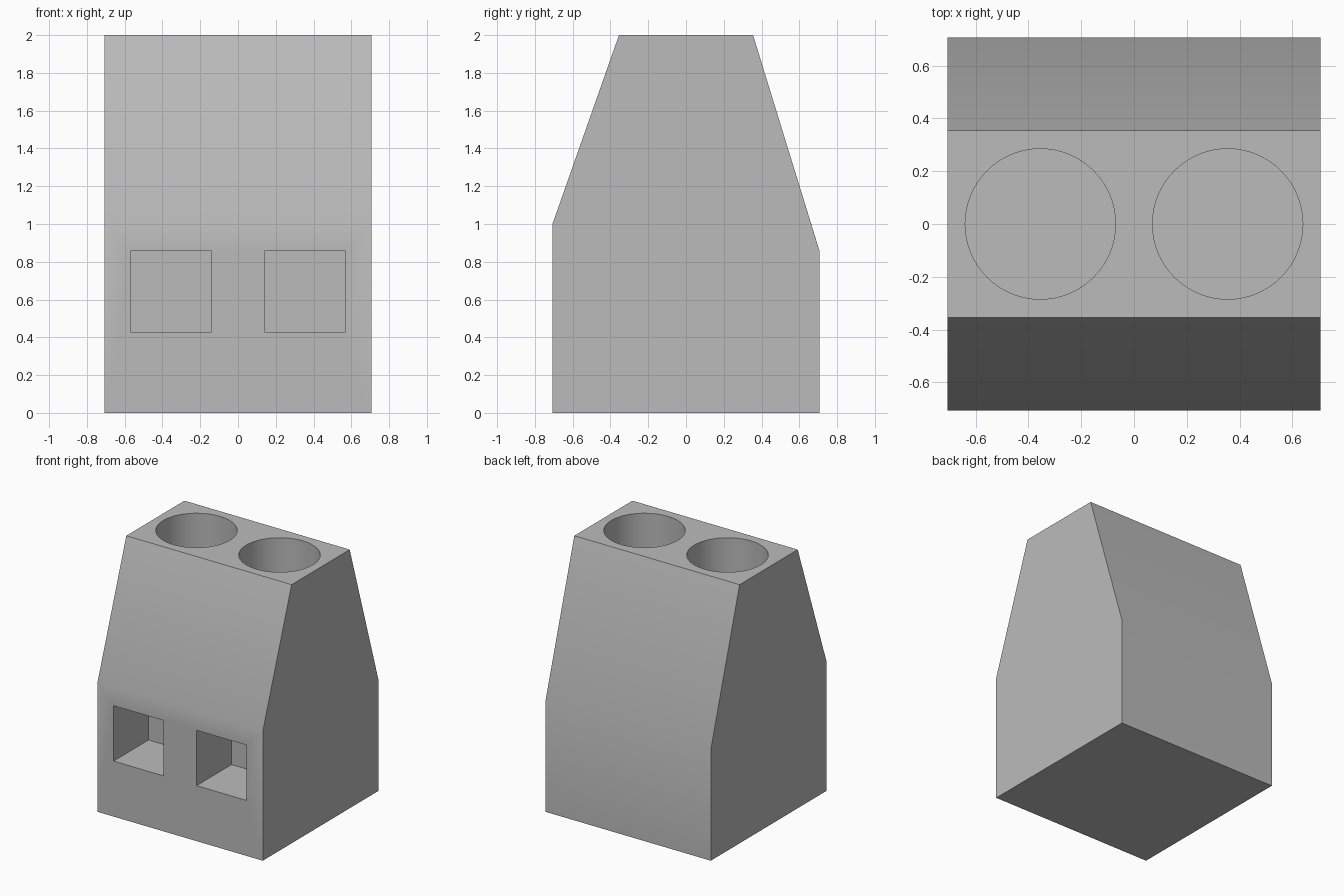
import bpy
import bmesh
from math import radians

cube = bpy.data.objects.get("Cube")
if cube:
    bpy.data.objects.remove(cube, do_unlink=True)

HALF = 0.707       # half width and half depth
PITCH = 0.355      # offset of each terminal from the middle
DEPTH = 0.43       # depth of wire openings and screw wells

# Plain grey housing colour
grey = bpy.data.materials.new("housing_grey")
grey.use_nodes = True
colour = (0.5, 0.5, 0.5, 1)
grey.diffuse_color = colour
grey.node_tree.nodes["Principled BSDF"].inputs["Base Color"].default_value = colour


def extrude_profile(name, profile, half_width):
    """Extrude a (y, z) outline along x."""
    bm = bmesh.new()
    face = bm.faces.new([bm.verts.new((-half_width, y, z)) for y, z in profile])
    result = bmesh.ops.extrude_face_region(bm, geom=[face])
    moved = [v for v in result["geom"] if isinstance(v, bmesh.types.BMVert)]
    bmesh.ops.translate(bm, verts=moved, vec=(2 * half_width, 0, 0))
    bmesh.ops.recalc_face_normals(bm, faces=bm.faces)
    mesh = bpy.data.meshes.new(name)
    bm.to_mesh(mesh)
    bm.free()
    obj = bpy.data.objects.new(name, mesh)
    bpy.context.collection.objects.link(obj)
    obj.data.materials.append(grey)
    return obj


def cut(target, cutter):
    """Subtract the cutter from the target and discard it."""
    cutter.hide_render = True
    cutter.data.materials.clear()
    cutter.data.materials.append(grey)
    mod = target.modifiers.new("cut", "BOOLEAN")
    mod.operation = "DIFFERENCE"
    mod.solver = "EXACT"
    mod.object = cutter
    bpy.ops.object.select_all(action="DESELECT")
    target.select_set(True)
    bpy.context.view_layer.objects.active = target
    bpy.ops.object.modifier_apply(modifier=mod.name)
    bpy.data.objects.remove(cutter, do_unlink=True)


# Housing with a tapered top
housing = extrude_profile("terminal_housing", [
    (-HALF, 0), (HALF, 0), (HALF, 0.857),
    (PITCH, 2), (-PITCH, 2), (-HALF, 1)], HALF)

for x in (-PITCH, PITCH):
    # Square wire opening in the front
    front, back = -HALF - 0.1, -HALF + DEPTH - 0.003
    opening = extrude_profile("opening_cutter", [
        (front, 0.429), (back, 0.429), (back, 0.857), (front, 0.857)], 0.214)
    opening.location.x = x
    cut(housing, opening)

    # Round screw well in the top
    bpy.ops.mesh.primitive_cylinder_add(
        vertices=64, radius=0.285, depth=2 * DEPTH, location=(x, 0, 2))
    cut(housing, bpy.context.object)

housing.select_set(True)
bpy.context.view_layer.objects.active = housing
bpy.ops.object.shade_smooth_by_angle(angle=radians(30))
